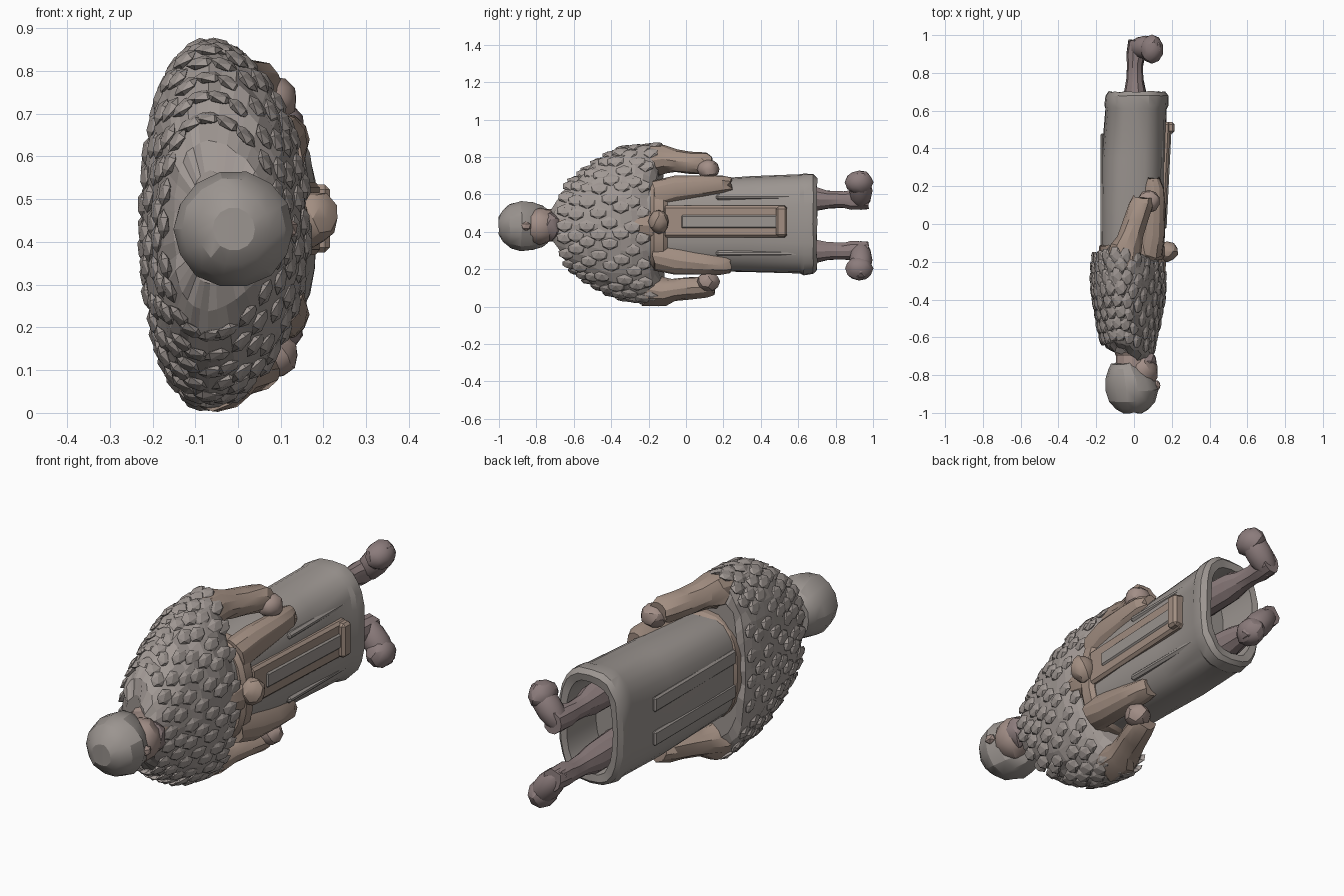
import bpy, bmesh, math, random
from mathutils import Matrix, Vector

random.seed(4)
CZ = 0.435  # the reclining figure's mirror plane height


def mat(name, rgb):
    m = bpy.data.materials.new(name)
    m.diffuse_color = (*rgb, 1)
    return m


GREY = mat("wool", (0.33, 0.30, 0.28))
FUR = mat("fur", (0.36, 0.32, 0.30))
BROWN = mat("leather", (0.36, 0.27, 0.22))
BOOT = mat("boot", (0.26, 0.20, 0.20))
SKIN = mat("skin", (0.36, 0.27, 0.24))


def finish(name, bm, material, angle=25):
    bmesh.ops.recalc_face_normals(bm, faces=bm.faces[:])
    me = bpy.data.meshes.new(name)
    bm.to_mesh(me)
    bm.free()
    me.materials.append(material)
    ob = bpy.data.objects.new(name, me)
    bpy.context.collection.objects.link(ob)
    if angle:
        bpy.context.view_layer.objects.active = ob
        bpy.ops.object.select_all(action='DESELECT')
        ob.select_set(True)
        bpy.ops.object.shade_smooth_by_angle(angle=math.radians(angle))
    return ob


def loft(name, rings, material, n=16, power=1.0, jitter=0, bend=None, angle=25):
    """Rings along y: (y, centre x, centre z, radius x, radius z)."""
    bm = bmesh.new()
    rows = []
    for y, cx, cz, rx, rz in rings:
        row = []
        for i in range(n):
            a = 2 * math.pi * i / n
            c, s = math.cos(a), math.sin(a)
            c = math.copysign(abs(c) ** power, c)
            s = math.copysign(abs(s) ** power, s)
            k = 1 + random.uniform(-jitter, jitter)
            p = Vector((cx + rx * c * k, y + random.uniform(-jitter, jitter) * 0.3, cz + rz * s * k))
            if bend:
                p += bend(c, s)
            row.append(bm.verts.new(p))
        rows.append(row)
    for a, b in zip(rows, rows[1:]):
        for i in range(n):
            j = (i + 1) % n
            bm.faces.new((a[i], a[j], b[j], b[i]))
    bm.faces.new(rows[0])
    bm.faces.new(rows[-1])
    return finish(name, bm, material, angle)


def blob(name, centre, size, material, turn=0, sub=2, jitter=0):
    """Faceted ellipsoid, turned about y."""
    bm = bmesh.new()
    bmesh.ops.create_icosphere(bm, subdivisions=sub, radius=1)
    for v in bm.verts:
        v.co *= 1 + random.uniform(-jitter, jitter)
    m = Matrix.Translation(centre) @ Matrix.Rotation(turn, 4, 'Y') @ Matrix.Diagonal((*size, 1))
    bm.transform(m)
    return finish(name, bm, material)


def box(name, centre, size, material, bevel=0.012, tilt=0):
    """Bevelled bar, tilted about z."""
    bm = bmesh.new()
    bmesh.ops.create_cube(bm, size=1)
    bm.transform(Matrix.Diagonal((*size, 1)))
    bmesh.ops.bevel(bm, geom=bm.edges[:], offset=bevel, segments=1, affect='EDGES')
    bm.transform(Matrix.Translation(centre) @ Matrix.Rotation(tilt, 4, 'Z'))
    return finish(name, bm, material)


# Head: rounded cap, face, nose, beard and neck
loft("cap", [(-1.0, -0.01, 0.43, 0.05, 0.05), (-0.98, -0.01, 0.43, 0.085, 0.085),
             (-0.94, -0.01, 0.43, 0.122, 0.12), (-0.88, -0.01, 0.43, 0.14, 0.138),
             (-0.82, -0.02, 0.43, 0.13, 0.13), (-0.77, -0.035, 0.43, 0.10, 0.112),
             (-0.74, -0.04, 0.43, 0.08, 0.09)], GREY, 14, jitter=0.015)
blob("face", (0.04, -0.78, 0.43), (0.088, 0.10, 0.10), SKIN, jitter=0.03)
blob("nose", (0.12, -0.855, 0.43), (0.022, 0.03, 0.025), SKIN, sub=1)
blob("beard", (0.06, -0.725, 0.43), (0.06, 0.06, 0.075), BOOT, jitter=0.08)
loft("neck", [(-0.80, -0.01, CZ, 0.09, 0.09), (-0.70, -0.01, CZ, 0.085, 0.085),
              (-0.62, -0.02, CZ, 0.11, 0.13)], SKIN, 12)

# Fur cape over the shoulders: broad, round, its hem lower over the arms
CAPE = [(-0.69, -0.03, CZ, 0.08, 0.13), (-0.66, -0.035, CZ, 0.115, 0.20),
        (-0.61, -0.035, CZ, 0.14, 0.255), (-0.55, -0.035, 0.437, 0.155, 0.305),
        (-0.49, -0.033, 0.44, 0.166, 0.345), (-0.43, -0.033, 0.442, 0.178, 0.38),
        (-0.37, -0.032, 0.445, 0.187, 0.405), (-0.31, -0.03, 0.443, 0.192, 0.413),
        (-0.25, -0.03, 0.44, 0.19, 0.42), (-0.20, -0.033, 0.44, 0.18, 0.425),
        (-0.165, -0.035, 0.44, 0.165, 0.40), (-0.15, -0.035, 0.44, 0.14, 0.34)]


def drape(c, s):
    return Vector((-0.035 * s * s, 0.045 * s ** 4 - 0.01 - 0.03 * max(c, 0) + 0.02 * max(-c, 0), 0))


loft("fur_cape", CAPE, FUR, 36, jitter=0.03, angle=0, bend=drape)

# Shaggy overlapping locks laid along the cape's surface
bm = bmesh.new()
for row, (y, cx, cz, rx, rz) in enumerate(CAPE[2:10]):
    for i in range(20):
        a = 2 * math.pi * (i + 0.5 * (row % 2) + random.uniform(-0.2, 0.2)) / 20
        c, s = math.cos(a), math.sin(a)
        p = Vector((cx + rx * c, y, cz + rz * s)) + drape(c, s)
        n = math.atan2(s / rz, c / rx)  # surface normal direction
        m = (Matrix.Translation(p) @ Matrix.Rotation(-n, 4, 'Y') @ Matrix.Rotation(-0.15, 4, 'Z')
             @ Matrix.Diagonal((0.014, 0.05, 0.035, 1)))
        bmesh.ops.create_icosphere(bm, subdivisions=1, radius=1, matrix=m)
finish("fur_locks", bm, FUR, 0)

# Open chest strip, wide at the throat and narrow above the belt
loft("chest_strip", [(-0.68, 0.02, CZ, 0.07, 0.09), (-0.60, 0.04, CZ, 0.075, 0.095),
                     (-0.45, 0.075, CZ, 0.065, 0.06), (-0.28, 0.10, CZ, 0.06, 0.05),
                     (-0.20, 0.11, CZ, 0.06, 0.08), (-0.12, 0.11, CZ, 0.05, 0.10)],
     BROWN, 10, jitter=0.07)

# Long coat with a rolled hem and hollow underside
loft("long_coat", [(-0.25, -0.02, CZ, 0.15, 0.22), (-0.10, -0.015, CZ, 0.16, 0.235),
                   (0.10, -0.01, 0.437, 0.168, 0.245), (0.35, -0.005, 0.44, 0.17, 0.255),
                   (0.61, 0.01, 0.442, 0.163, 0.265), (0.63, 0.014, 0.442, 0.17, 0.272),
                   (0.68, 0.017, 0.442, 0.167, 0.268), (0.70, 0.015, 0.442, 0.15, 0.25),
                   (0.695, 0.015, 0.442, 0.12, 0.215), (0.50, 0.01, 0.442, 0.11, 0.20)],
     GREY, 24, power=0.72, jitter=0.012)

# Belt, buckle and hanging front panel with its lower bar
loft("belt", [(-0.19, -0.01, CZ, 0.16, 0.23), (-0.17, -0.01, CZ, 0.175, 0.245),
              (-0.12, -0.01, CZ, 0.175, 0.245), (-0.10, -0.01, CZ, 0.16, 0.235)], BROWN, 24, power=0.8)
blob("buckle", (0.175, -0.145, 0.455), (0.06, 0.055, 0.065), BROWN, jitter=0.06)
box("front_panel", (0.152, 0.21, 0.455), (0.05, 0.66, 0.17), BROWN, tilt=-0.05)
box("panel_inset", (0.168, 0.24, 0.455), (0.035, 0.54, 0.08), GREY, tilt=-0.05)
box("panel_bar", (0.19, 0.51, 0.455), (0.05, 0.06, 0.16), BROWN)

# Paired parts, above and below the mirror plane
for side, s in (("left", 1), ("right", -1)):
    def z(d):
        return CZ + s * d

    # Sleeve, mitten and jacket tail
    loft(side + "_sleeve", [(-0.22, -0.06, z(0.34), 0.09, 0.09), (-0.12, -0.045, z(0.355), 0.085, 0.075),
                            (-0.06, -0.02, z(0.345), 0.07, 0.06), (0.02, 0.01, z(0.335), 0.068, 0.06),
                            (0.10, 0.04, z(0.33), 0.065, 0.058), (0.14, 0.05, z(0.325), 0.05, 0.045)],
         BROWN, 12, jitter=0.06)
    blob(side + "_hand", (0.08, 0.12, z(0.30)), (0.06, 0.06, 0.055), SKIN, jitter=0.05)
    loft(side + "_jacket_tail", [(-0.17, 0.08, z(0.16), 0.07, 0.08), (-0.05, 0.10, z(0.19), 0.065, 0.075),
                                 (0.10, 0.105, z(0.205), 0.06, 0.062), (0.20, 0.105, z(0.215), 0.055, 0.05),
                                 (0.235, 0.10, z(0.215), 0.04, 0.04)], BROWN, 12, jitter=0.05)

    # Raised coat pleats beside the panel and on the back
    box(side + "_front_pleat", (0.143, 0.38, z(0.15)), (0.03, 0.44, 0.03), GREY, 0.01)
    box(side + "_back_pleat", (-0.168, 0.18, z(0.08)), (0.02, 0.60, 0.07), GREY, 0.008)

    # Leg, ankle and splayed shoe
    loft(side + "_leg", [(0.45, 0.01, z(0.14), 0.07, 0.075), (0.69, 0.005, z(0.14), 0.06, 0.066),
                         (0.76, 0.005, z(0.138), 0.046, 0.05), (0.84, 0.005, z(0.138), 0.042, 0.046),
                         (0.89, 0.01, z(0.135), 0.05, 0.055), (0.97, 0.015, z(0.135), 0.045, 0.05)],
         BOOT, 10, jitter=0.03)
    blob(side + "_shoe", (0.06, 0.935, z(0.185)), (0.125, 0.062, 0.06), BOOT, turn=-s * math.radians(50))
    blob(side + "_toe", (0.095, 0.925, z(0.23)), (0.062, 0.075, 0.065), BOOT, jitter=0.04)
